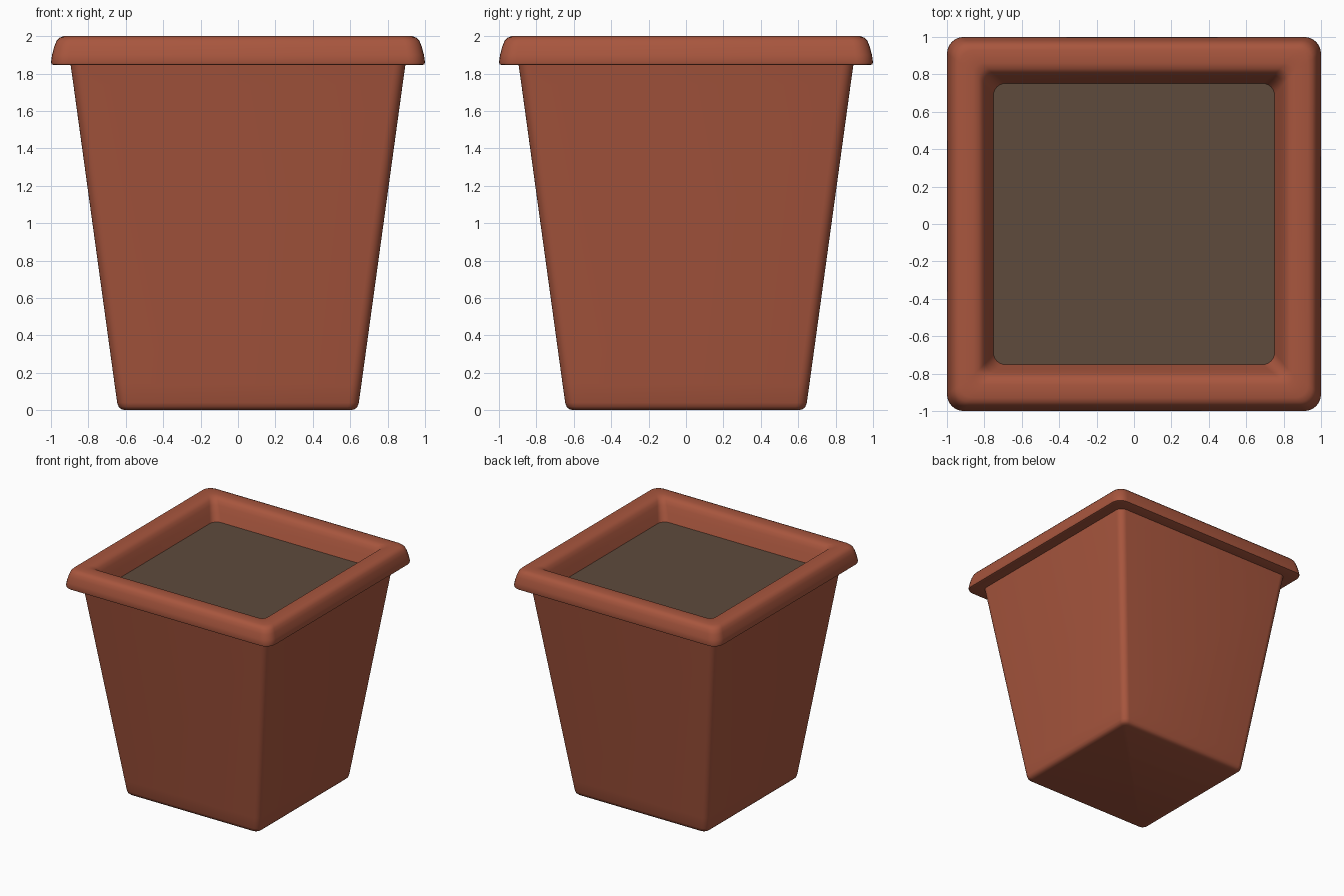
import bpy, bmesh, math

if "Cube" in bpy.data.objects:
    bpy.data.objects.remove(bpy.data.objects["Cube"])

def material(name, rgb):
    m = bpy.data.materials.new(name)
    m.diffuse_color = (*rgb, 1)
    m.use_nodes = True
    m.node_tree.nodes["Principled BSDF"].inputs["Base Color"].default_value = m.diffuse_color
    return m

terracotta = material("terracotta", (0.392, 0.093, 0.048))
soil_brown = material("soil brown", (0.112, 0.070, 0.045))

def rounded_square(bm, half, z, radius, steps=6):
    """One ring of a square with rounded corners."""
    ring = []
    for corner in range(4):
        mid = math.radians(45 + 90 * corner)
        c = (half - radius) * math.sqrt(2)
        for i in range(steps + 1):
            a = math.radians(90 * corner + 90 * i / steps)
            ring.append(bm.verts.new((c * math.cos(mid) + radius * math.cos(a),
                                      c * math.sin(mid) + radius * math.sin(a), z)))
    return ring

def loft(name, profile, mat, cap_first=False):
    """Skin rounded-square rings given as (half width, height, corner radius)."""
    bm = bmesh.new()
    rings = [rounded_square(bm, *p) for p in profile]
    for a, b in zip(rings, rings[1:]):
        for i in range(len(a)):
            j = (i + 1) % len(a)
            bm.faces.new((a[i], a[j], b[j], b[i]))
    if cap_first:
        bm.faces.new(list(reversed(rings[0])))
    bm.normal_update()
    me = bpy.data.meshes.new(name)
    bm.to_mesh(me)
    bm.free()
    ob = bpy.data.objects.new(name, me)
    bpy.context.collection.objects.link(ob)
    me.materials.append(mat)
    bpy.ops.object.select_all(action='DESELECT')
    ob.select_set(True)
    bpy.context.view_layer.objects.active = ob
    bpy.ops.object.shade_smooth_by_angle(angle=math.radians(40))
    return ob

# Tapered body with a softly rounded foot
loft("pot_body", [(0.605, 0.0, 0.035), (0.625, 0.006, 0.045), (0.638, 0.018, 0.05),
                  (0.646, 0.04, 0.055), (0.66, 0.14, 0.055), (0.88, 1.74, 0.06),
                  (0.895, 1.845, 0.06)], terracotta, cap_first=True)

# Overhanging rolled rim, running from the underside over to the inner wall
loft("pot_rim", [(0.89, 1.845, 0.06), (0.985, 1.845, 0.08), (0.996, 1.849, 0.085),
                 (1.0, 1.86, 0.09), (0.994, 1.90, 0.09), (0.982, 1.945, 0.085),
                 (0.97, 1.975, 0.08), (0.953, 1.992, 0.075), (0.93, 2.0, 0.07),
                 (0.86, 2.0, 0.05), (0.83, 1.993, 0.05), (0.81, 1.975, 0.05),
                 (0.795, 1.945, 0.055), (0.775, 1.89, 0.06), (0.75, 1.82, 0.065)],
     terracotta)

# Flat soil surface filling the opening
soil = loft("soil", [(0.752, 1.825, 0.065)], soil_brown, cap_first=True)
soil.data.flip_normals()
